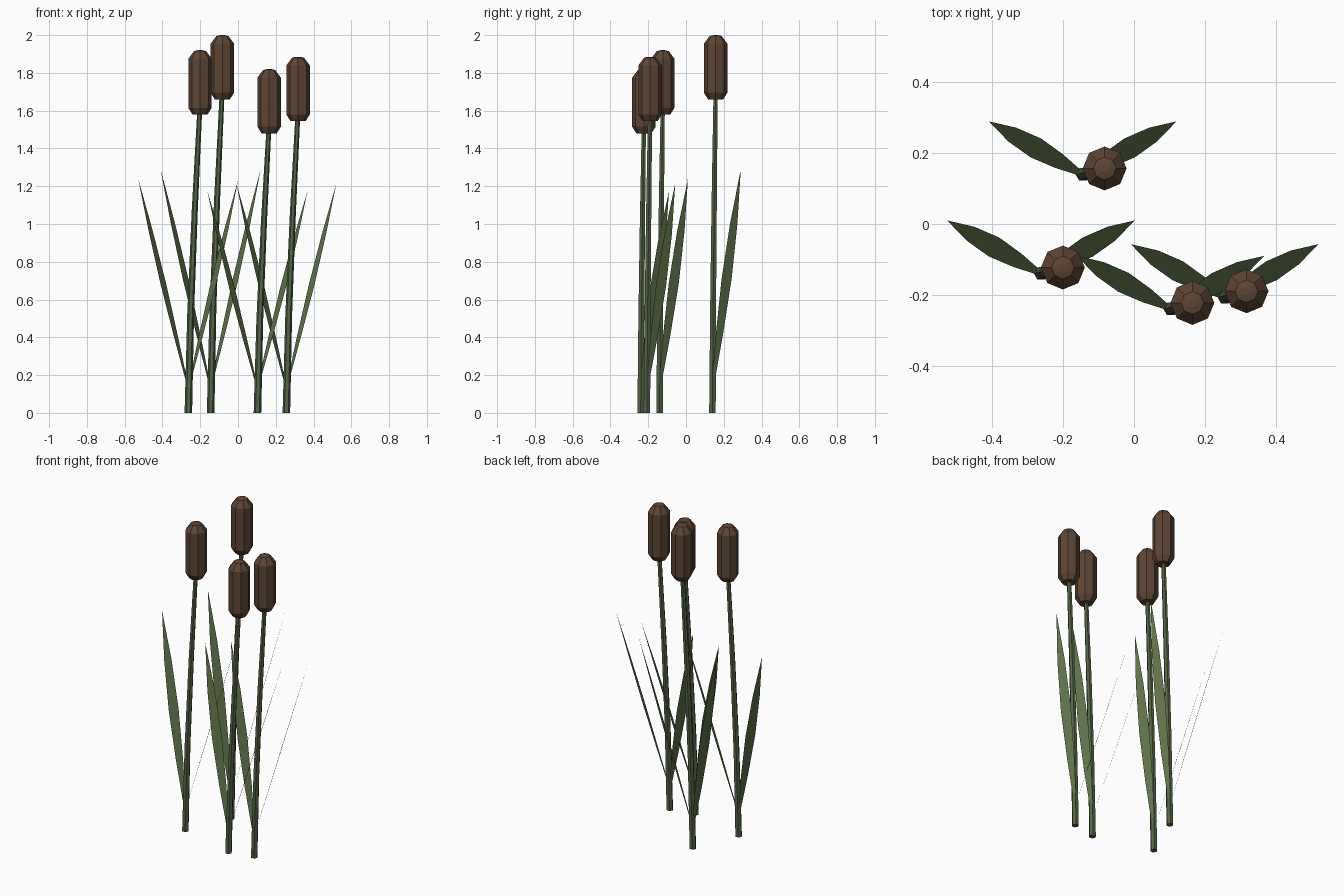
import bpy, bmesh, math
from mathutils import Vector

if "Cube" in bpy.data.objects:
    bpy.data.objects.remove(bpy.data.objects["Cube"])


def material(name, rgb):
    m = bpy.data.materials.new(name)
    m.diffuse_color = (*rgb, 1)
    m.use_nodes = True
    m.node_tree.nodes["Principled BSDF"].inputs["Base Color"].default_value = m.diffuse_color
    return m


STEM = material("stem_green", (0.09, 0.13, 0.06))
LEAF = material("leaf_green", (0.12, 0.18, 0.07))
HEAD = material("seed_brown", (0.11, 0.06, 0.035))


def finish(bm, name, mat):
    me = bpy.data.meshes.new(name)
    bm.to_mesh(me)
    bm.free()
    me.materials.append(mat)
    bpy.context.collection.objects.link(bpy.data.objects.new(name, me))


def lathe(name, rings, sides, mat):
    """Skin horizontal rings given as (centre, radius), capped at both ends."""
    bm = bmesh.new()
    loops = []
    for c, r in rings:
        loops.append([bm.verts.new(c + Vector((r * math.cos(2 * math.pi * i / sides),
                                               r * math.sin(2 * math.pi * i / sides), 0)))
                      for i in range(sides)])
    for a, b in zip(loops, loops[1:]):
        for i in range(sides):
            j = (i + 1) % sides
            bm.faces.new((a[i], a[j], b[j], b[i]))
    bm.faces.new(loops[0][::-1])
    bm.faces.new(loops[-1])
    finish(bm, name, mat)


def blade(name, root, tip, mat):
    """Flat pointed leaf, widest halfway, with its width kept horizontal."""
    axis = tip - root
    side = axis.cross(Vector((0, 0, 1))).normalized()
    bm = bmesh.new()
    rows = []
    for t, w in ((0, 0.012), (0.25, 0.044), (0.5, 0.061), (0.75, 0.045)):
        c = root + axis * t
        rows.append([bm.verts.new(c + side * w / 2 * s) for s in (-1, 1)])
    for a, b in zip(rows, rows[1:]):
        bm.faces.new((a[0], a[1], b[1], b[0]))
    bm.faces.new((rows[-1][0], rows[-1][1], bm.verts.new(tip)))
    finish(bm, name, mat)


# Each reed: base x, base y, overall height
REEDS = [(-0.263, -0.14, 1.92), (-0.145, 0.14, 2.0),
         (0.103, -0.24, 1.82), (0.256, -0.207, 1.885)]
LEAN = Vector((0.062, 0.017, 0))
HEAD_PROFILE = [(0.04, 0), (0.062, 0.035), (0.062, 0.295), (0.032, 0.335), (0.012, 0.34)]

for n, (x, y, h) in enumerate(REEDS, 1):
    base = Vector((x, y, 0))
    bottom = h - 0.34
    # gently curving stem
    lathe(f"stem_{n}", [(base + LEAN * k + Vector((0, 0, (bottom + 0.02) * t)), r)
                        for t, k, r in ((0, 0, 0.02), (0.33, 0.2, 0.018),
                                        (0.67, 0.55, 0.016), (1, 0.97, 0.013))], 6, STEM)
    # seed head
    lathe(f"seed_head_{n}", [(base + LEAN + Vector((0, 0, bottom + z)), r)
                             for r, z in HEAD_PROFILE], 8, HEAD)
    # mirrored pair of leaves
    for s, side in ((-1, "left"), (1, "right")):
        blade(f"leaf_{side}_{n}", base + Vector((0, 0, 0.13)),
              base + Vector((0.265 * s, 0.15, h * 0.645)), LEAF)
